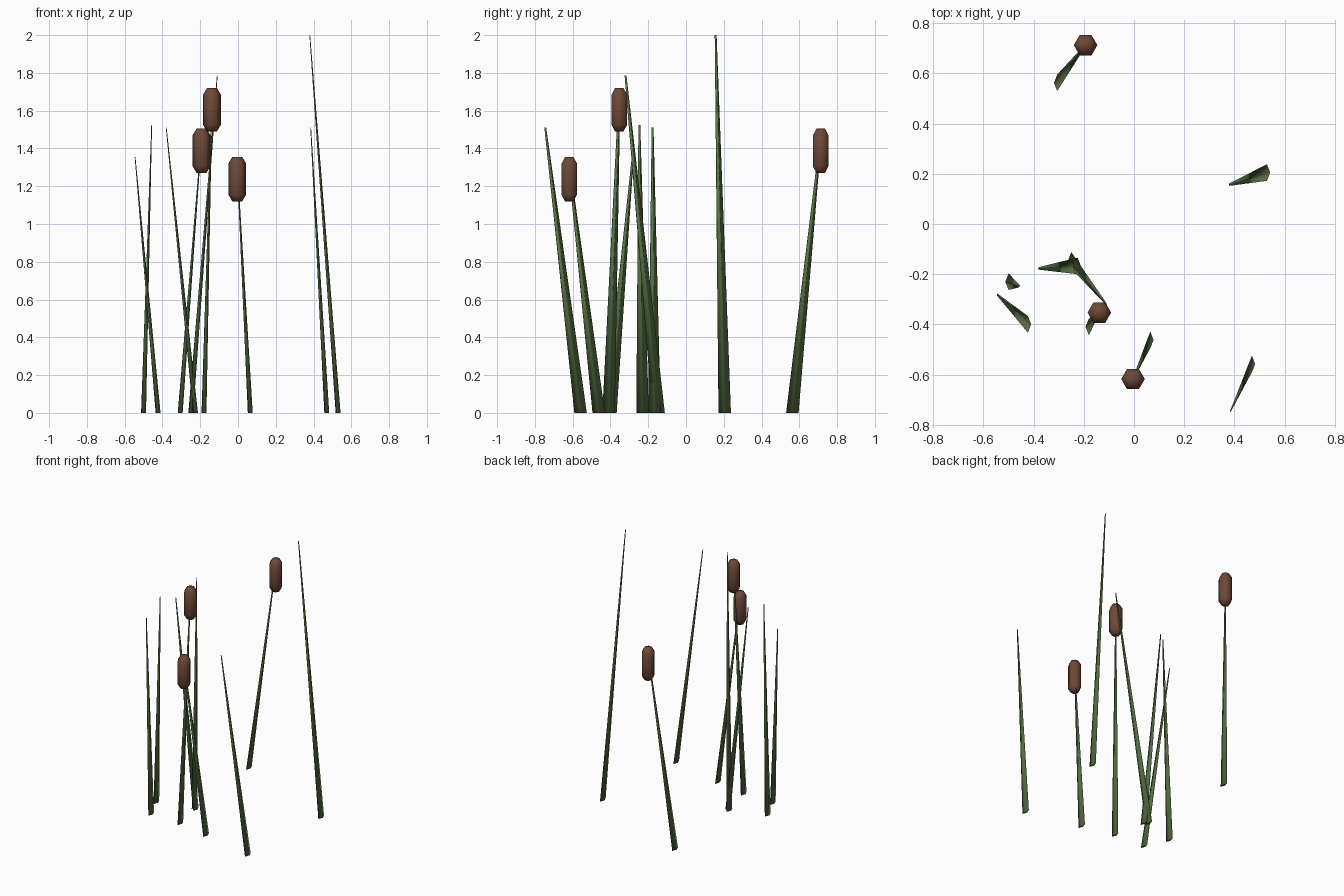
import bpy, bmesh, math

if "Cube" in bpy.data.objects:
    bpy.data.objects.remove(bpy.data.objects["Cube"])


def material(name, rgb):
    m = bpy.data.materials.new(name)
    m.diffuse_color = (*rgb, 1.0)
    m.use_nodes = True
    m.node_tree.nodes["Principled BSDF"].inputs["Base Color"].default_value = m.diffuse_color
    return m


GREEN = material("reed green", (0.10, 0.17, 0.06))
BROWN = material("cattail brown", (0.155, 0.065, 0.037))


def loft(name, rings, mat):
    """Skin a list of vertex rings, cap both ends, and shade it smooth."""
    bm = bmesh.new()
    loops = [[bm.verts.new(p) for p in ring] for ring in rings]
    n = len(loops[0])
    for a, b in zip(loops, loops[1:]):
        for i in range(n):
            j = (i + 1) % n
            bm.faces.new((a[i], a[j], b[j], b[i]))
    bm.faces.new(loops[0][::-1])
    bm.faces.new(loops[-1])
    for f in bm.faces:
        f.smooth = True
    mesh = bpy.data.meshes.new(name)
    bm.to_mesh(mesh)
    bm.free()
    mesh.materials.append(mat)
    ob = bpy.data.objects.new(name, mesh)
    bpy.context.collection.objects.link(ob)
    return ob


def ring(x, y, z, rx, ry, sides):
    return [(x + rx * math.cos(math.tau * i / sides),
             y + ry * math.sin(math.tau * i / sides), z) for i in range(sides)]


def blade(name, base, tip):
    # leaning diamond-section blade, tapering almost to a point
    loft(name, [ring(*base, 0, 0.013, 0.033, 4),
                ring(*tip, 0.002, 0.005, 4)], GREEN)


def head(name, x, y, z0, z1):
    # six-sided seed head with bevelled ends
    profile = [(z0, 0.026), (z0 + 0.035, 0.047), (z1 - 0.035, 0.047), (z1, 0.026)]
    loft(name, [ring(x, y, z, r, r, 6) for z, r in profile], BROWN)


# plain leaves: base (x, y), tip (x, y, z)
LEAVES = [
    ((0.53, 0.205), (0.38, 0.157, 2.0)),
    ((-0.225, -0.167), (-0.38, -0.177, 1.51)),
    ((-0.25, -0.145), (-0.11, -0.32, 1.785)),
    ((-0.50, -0.23), (-0.457, -0.247, 1.525)),
    ((-0.423, -0.40), (-0.545, -0.282, 1.355)),
    ((0.47, -0.558), (0.385, -0.745, 1.51)),
]
for i, (b, t) in enumerate(LEAVES, 1):
    blade(f"leaf_{i}", b, t)

# cattails: stem base (x, y), head centre (x, y), head bottom and top
CATTAILS = [
    ((-0.306, 0.563), (-0.193, 0.713), 1.27, 1.505),
    ((-0.18, -0.41), (-0.138, -0.353), 1.49, 1.72),
    ((0.065, -0.462), (-0.004, -0.618), 1.12, 1.355),
]
for i, (b, c, z0, z1) in enumerate(CATTAILS, 1):
    blade(f"stem_{i}", b, (*c, z1 - 0.05))
    head(f"seed_head_{i}", *c, z0, z1)
